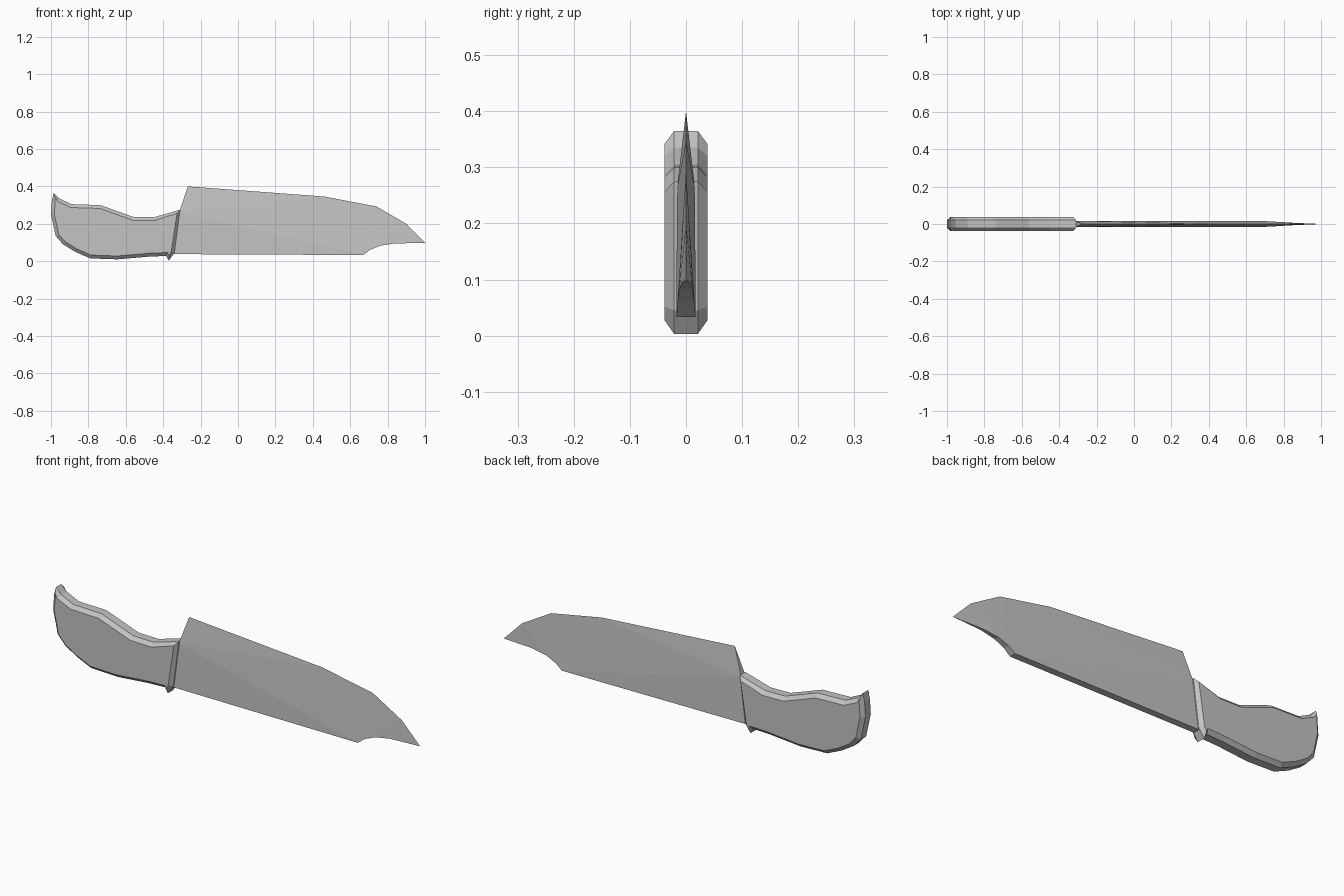
import bpy
import bmesh
from mathutils import Vector

cube = bpy.data.objects.get("Cube")
if cube:
    bpy.data.objects.remove(cube, do_unlink=True)

grey = bpy.data.materials.new("plain grey")
grey.use_nodes = True
colour = (0.55, 0.55, 0.55, 1)
grey.diffuse_color = colour
grey.node_tree.nodes["Principled BSDF"].inputs["Base Color"].default_value = colour


def finish(name, bm):
    """Weld, orient and link one part."""
    bmesh.ops.remove_doubles(bm, verts=bm.verts[:], dist=0.0001)
    bmesh.ops.recalc_face_normals(bm, faces=bm.faces[:])
    mesh = bpy.data.meshes.new(name)
    bm.to_mesh(mesh)
    bm.free()
    mesh.materials.append(grey)
    part = bpy.data.objects.new(name, mesh)
    bpy.context.collection.objects.link(part)
    return part


def inset(points, width):
    """Shrink a clockwise x-z outline by mitred corners."""
    result = []
    for i, p in enumerate(points):
        before = (p - points[i - 1]).normalized()
        after = (points[(i + 1) % len(points)] - p).normalized()
        n1 = Vector((before.y, -before.x))
        n2 = Vector((after.y, -after.x))
        mid = (n1 + n2).normalized()
        result.append(p + mid * width / max(mid.dot(n1), 0.75))
    return result


# Handle: curved outline with a wide chamfer on both sides
outline = [Vector(p) for p in (
    (-0.985, 0.365), (-0.955, 0.335), (-0.89, 0.305), (-0.735, 0.3),
    (-0.56, 0.237), (-0.45, 0.235), (-0.31, 0.275), (-0.34, 0.045),
    (-0.37, 0.003), (-0.385, 0.028), (-0.47, 0.025), (-0.645, 0.01),
    (-0.79, 0.015), (-0.87, 0.05), (-0.935, 0.09), (-0.975, 0.135),
    (-1.0, 0.25), (-0.995, 0.325))]
flat = inset(outline, 0.018)
bm = bmesh.new()
rings = [[bm.verts.new((p.x, y, p.y)) for p in ring]
         for ring, y in ((flat, -0.038), (outline, -0.021),
                         (outline, 0.021), (flat, 0.038))]
for low, high in zip(rings, rings[1:]):
    for i in range(len(outline)):
        bm.faces.new((low[i - 1], low[i], high[i], high[i - 1]))
bm.faces.new(rings[0])
bm.faces.new(rings[-1])
finish("handle", bm)

# Blade: sharp upper edge, thick flat spine below; x, half thickness, z
edge = [(-0.268, 0, 0.4), (0.46, 0, 0.346), (0.74, 0, 0.293),
        (0.9, 0, 0.2), (1.0, 0, 0.098)]
spine = [(-0.315, 0.016, 0.262), (0.67, 0.017, 0.033), (0.705, 0.015, 0.06),
         (0.76, 0.012, 0.083), (0.84, 0.007, 0.095)]
heel = (-0.345, 0.017, 0.038)
bm = bmesh.new()


def face(points):
    bm.faces.new([bm.verts.new(p) for p in points])


def other(p):
    return (p[0], -p[1], p[2])


# Zip the two rails together into triangles, on each side
sides = [(heel, spine[0], spine[1])]
top, low = 0, 0
for step in "ebebbebe":
    if step == "e":
        sides.append((edge[top], edge[top + 1], spine[low]))
        top += 1
    else:
        sides.append((edge[top], spine[low + 1], spine[low]))
        low += 1
for tri in sides:
    face(tri)
    face([other(p) for p in tri])

# Flat spine, clipped point and heel
lower = [heel] + spine[1:]
for a, b in zip(lower, lower[1:]):
    face((a, b, other(b), other(a)))
face((spine[-1], edge[-1], other(spine[-1])))
face((heel, spine[0], other(spine[0]), other(heel)))
face((spine[0], edge[0], other(spine[0])))
finish("blade", bm)
